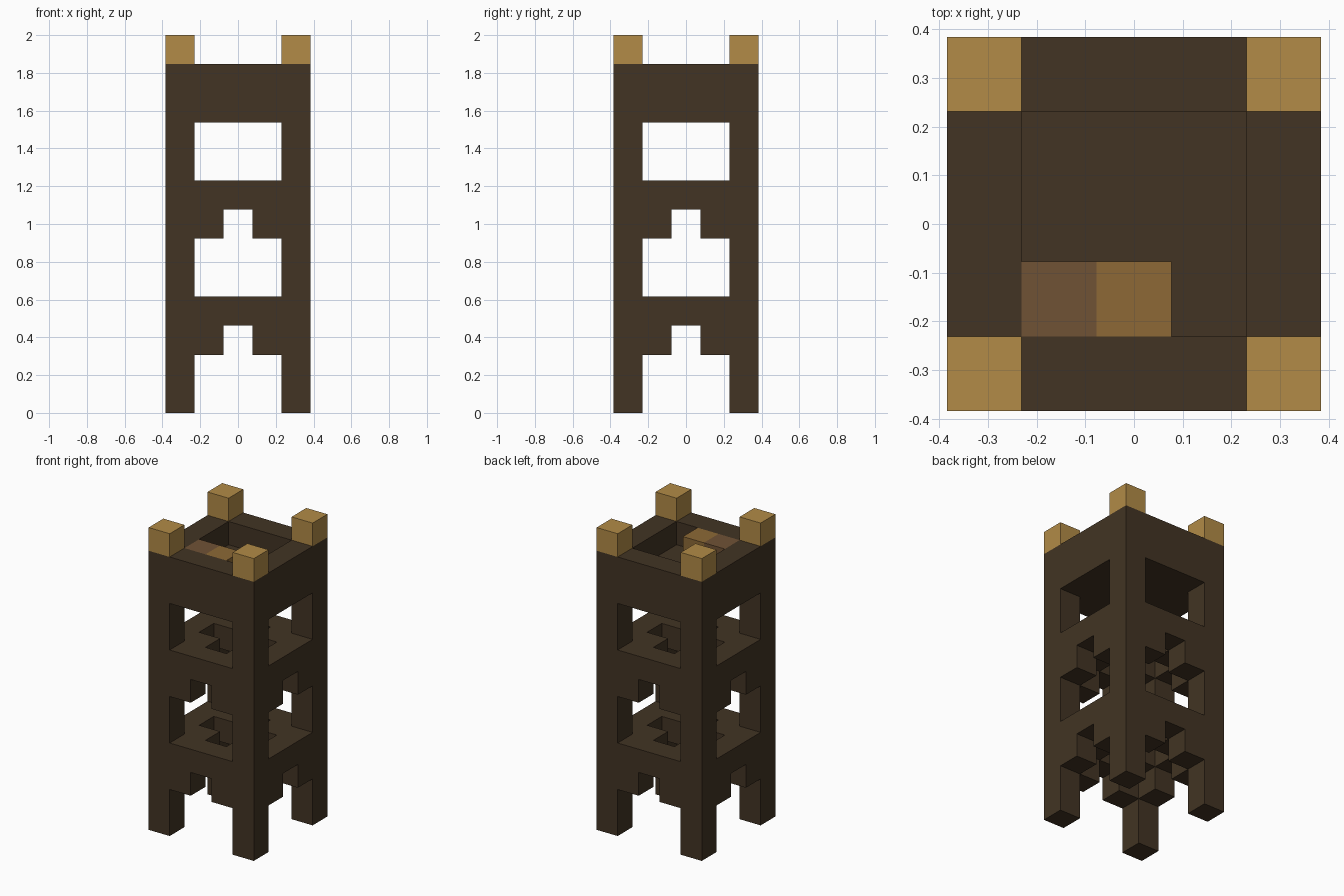
import bpy
import bmesh
from mathutils import Vector

if "Cube" in bpy.data.objects:
    bpy.data.objects.remove(bpy.data.objects["Cube"])

U = 2 / 13  # one block; the tower is 5 x 5 x 13 blocks


def material(name, rgb):
    mat = bpy.data.materials.new(name)
    mat.use_nodes = True
    color = (*rgb, 1)
    mat.diffuse_color = color
    bsdf = mat.node_tree.nodes["Principled BSDF"]
    bsdf.inputs["Base Color"].default_value = color
    bsdf.inputs["Roughness"].default_value = 0.9
    return mat


dark_wood = material("dark wood", (0.054, 0.034, 0.017))
golden_wood = material("golden wood", (0.445, 0.258, 0.063))
amber_wood = material("amber wood", (0.266, 0.141, 0.037))
brown_wood = material("brown wood", (0.162, 0.084, 0.036))


def box(name, x, y, bottom, top, mat, sx=1, sy=1):
    """Box centred on x, y, measured in blocks."""
    bm = bmesh.new()
    bmesh.ops.create_cube(bm, size=1)
    bmesh.ops.scale(bm, verts=bm.verts, vec=Vector((sx, sy, top - bottom)) * U)
    mesh = bpy.data.meshes.new(name)
    bm.to_mesh(mesh)
    bm.free()
    mesh.materials.append(mat)
    obj = bpy.data.objects.new(name, mesh)
    obj.location = Vector((x, y, (bottom + top) / 2)) * U
    bpy.context.collection.objects.link(obj)


def four(name, x, y, bottom, top, mat, sx=1, sy=1):
    """Repeat a box on all four sides by quarter turns."""
    for _ in range(4):
        box(name, x, y, bottom, top, mat, sx, sy)
        x, y, sx, sy = -y, x, sy, sx


# Corner posts with golden caps
four("corner_post", -2, -2, 0, 12, dark_wood)
four("post_cap", -2, -2, 12, 13, golden_wood)

# Two storeys: wall beams, floor corners around a cross-shaped opening, brackets
for floor in (3, 7):
    four("floor_beam", 0, -2, floor, floor + 1, dark_wood, sx=3)
    four("floor_corner", -1, -1, floor, floor + 1, dark_wood)
    for side in (-1, 1):
        four("beam_bracket", side, -2, floor - 1, floor, dark_wood)

# Top platform and its surrounding wall
four("parapet_wall", 0, -2, 10, 12, dark_wood, sx=3)
box("top_deck", 0, 0, 10, 11, dark_wood, sx=3, sy=3)

# Loose blocks on the platform
box("brown_crate", -1, -1, 11, 12, brown_wood)
box("amber_crate", 0, -1, 11, 12, amber_wood)
